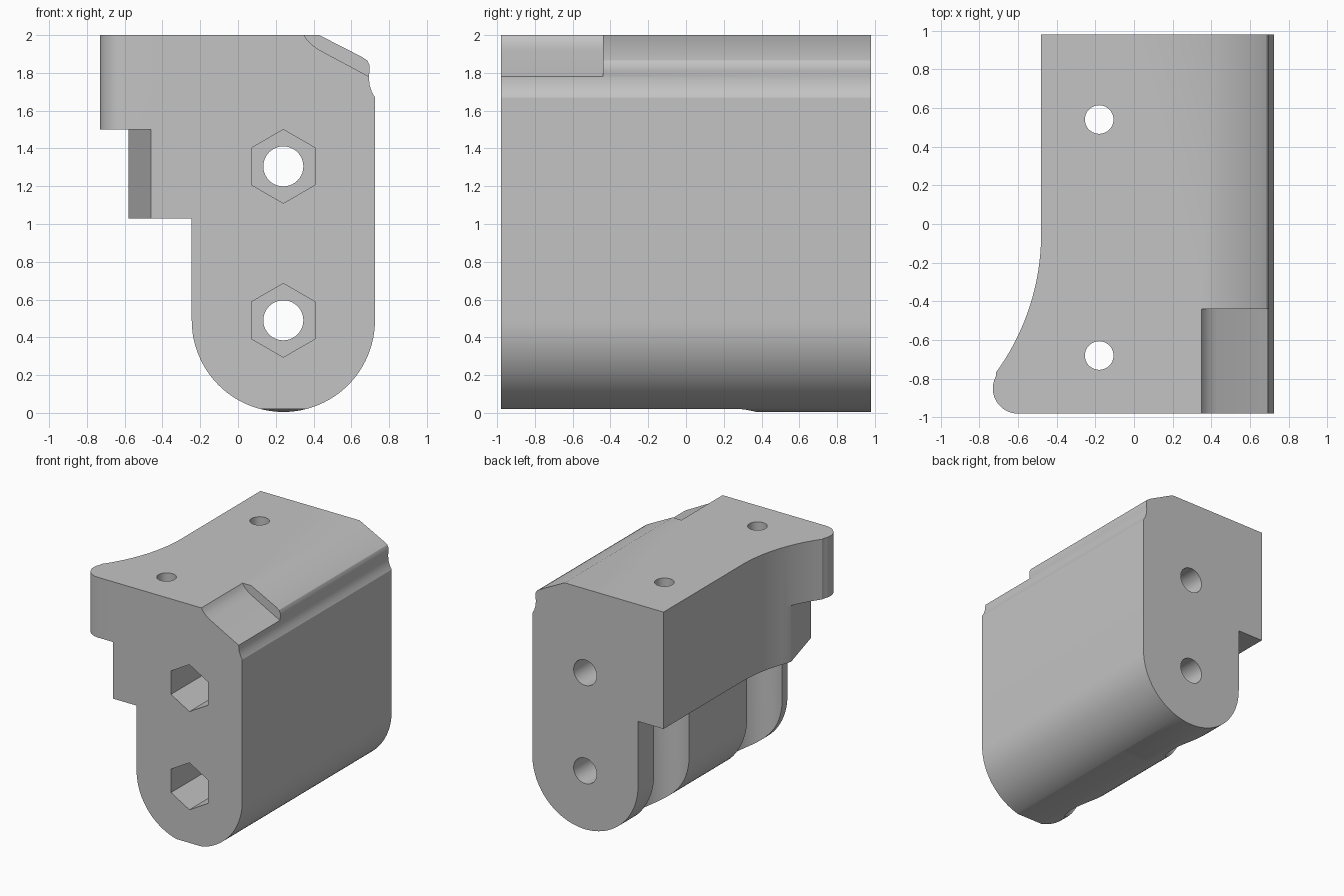
import bpy, bmesh, math
from mathutils import Vector

if "Cube" in bpy.data.objects:
    bpy.data.objects.remove(bpy.data.objects["Cube"], do_unlink=True)

grey = bpy.data.materials.new("light grey")
grey.use_nodes = True
colour = (0.55, 0.55, 0.55, 1)
grey.diffuse_color = colour
grey.node_tree.nodes["Principled BSDF"].inputs["Base Color"].default_value = colour

HALF = 0.98            # half depth of the bracket
BOLT_X = 0.24          # axis of the horizontal bolts
RADIUS = 0.485         # rounded lower end


def arc(cx, cy, r, start, end, n):
    """Points on an arc, angles in degrees."""
    angles = [math.radians(start + (end - start) * i / n) for i in range(n + 1)]
    return [(cx + r * math.cos(a), cy + r * math.sin(a)) for a in angles]


def prism(name, outline, axis, low, high):
    """Extrude a 2D outline along the named axis."""
    place = {"x": lambda p, d: (d, p[0], p[1]),
             "y": lambda p, d: (p[0], d, p[1]),
             "z": lambda p, d: (p[0], p[1], d)}[axis]
    bm = bmesh.new()
    face = bm.faces.new([bm.verts.new(place(p, low)) for p in outline])
    moved = bmesh.ops.extrude_face_region(bm, geom=[face])
    verts = [g for g in moved["geom"] if isinstance(g, bmesh.types.BMVert)]
    shift = Vector(place((0, 0), high - low))
    bmesh.ops.translate(bm, verts=verts, vec=shift)
    bmesh.ops.recalc_face_normals(bm, faces=bm.faces)
    mesh = bpy.data.meshes.new(name)
    bm.to_mesh(mesh)
    bm.free()
    obj = bpy.data.objects.new(name, mesh)
    bpy.context.collection.objects.link(obj)
    mesh.materials.append(grey)
    return obj


def combine(target, other, operation):
    """Apply a boolean and discard the helper."""
    other.hide_render = True
    bpy.context.view_layer.objects.active = target
    mod = target.modifiers.new("boolean", "BOOLEAN")
    mod.operation = operation
    mod.solver = "EXACT"
    mod.object = other
    bpy.ops.object.modifier_apply(modifier=mod.name)
    bpy.data.objects.remove(other, do_unlink=True)


# Upright with rounded foot and a grooved upper edge
upright = arc(BOLT_X, 0.49, RADIUS, 180, 360, 48)
upright += [(0.725, 1.67), (0.708, 1.70), (0.697, 1.735), (0.692, 1.78),
            (0.697, 1.81), (0.697, 1.84), (0.685, 1.865), (0.655, 1.885),
            (0.43, 2), (-0.245, 2)]
bracket = prism("bracket_body", upright, "y", -HALF, HALF)

# Side flange: swept curve ending in a rounded tip
sweep = arc(-1.70, -0.05, 1.22, 0, -36, 18)
tip = arc(-0.60, -0.85, 0.13, 144, 270, 16)
back_edge = [(0, HALF), (-0.48, HALF)]
flange = prism("flange", back_edge + sweep + tip[1:] + [(0, -HALF)], "z", 1.5, 2)
combine(bracket, flange, "UNION")

# Support under the flange, with an angled front corner
short_sweep = [p for p in sweep if p[0] > -0.575]
support_outline = back_edge + short_sweep + [(-0.58, -0.55), (-0.46, -HALF), (0, -HALF)]
support = prism("support", support_outline, "z", 1.03, 1.51)
combine(bracket, support, "UNION")

# Sloped relief at the front of the upper edge
relief = [(0.35, 2), (0.365, 1.975), (0.39, 1.95), (0.43, 1.922),
          (0.695, 1.78), (0.9, 1.67), (0.9, 2.1), (0.35, 2.1)]
combine(bracket, prism("relief_cutter", relief, "y", -1.2, -0.44), "DIFFERENCE")

# Flat under the foot, easing out towards the back
ease = [(0.28 + 0.14 * t / 8, 0.02 * (1 + math.cos(math.pi * t / 8)) / 2) for t in range(9)]
flat = [(-1.2, 0.02)] + ease + [(0.42, -0.1), (-1.2, -0.1)]
combine(bracket, prism("foot_cutter", flat, "x", -0.5, 1), "DIFFERENCE")

# Horizontal bolt holes with deep hexagonal nut pockets
for z in (0.49, 1.305):
    hole = arc(BOLT_X, z, 0.106, 0, 360, 40)[:-1]
    pocket = arc(BOLT_X, z, 0.195, 30, 390, 6)[:-1]
    combine(bracket, prism("bolt_cutter", hole, "y", -1.2, 1.2), "DIFFERENCE")
    combine(bracket, prism("nut_cutter", pocket, "y", -1.2, -0.4), "DIFFERENCE")

# Vertical screw holes with wide clearance below the flange
for y in (0.54, -0.68):
    hole = arc(-0.18, y, 0.074, 0, 360, 36)[:-1]
    clearance = arc(-0.18, y, 0.24, 0, 360, 48)[:-1]
    combine(bracket, prism("screw_cutter", hole, "z", 0.9, 2.2), "DIFFERENCE")
    combine(bracket, prism("clearance_cutter", clearance, "z", -0.2, 1.03), "DIFFERENCE")

# Tidy coplanar faces and shade the curves smooth
bm = bmesh.new()
bm.from_mesh(bracket.data)
bmesh.ops.remove_doubles(bm, verts=bm.verts, dist=0.0002)
bmesh.ops.dissolve_limit(bm, angle_limit=math.radians(0.3), verts=bm.verts, edges=bm.edges)
bm.to_mesh(bracket.data)
bm.free()
bpy.ops.object.select_all(action="DESELECT")
bracket.select_set(True)
bpy.context.view_layer.objects.active = bracket
bpy.ops.object.shade_smooth_by_angle(angle=math.radians(28))
